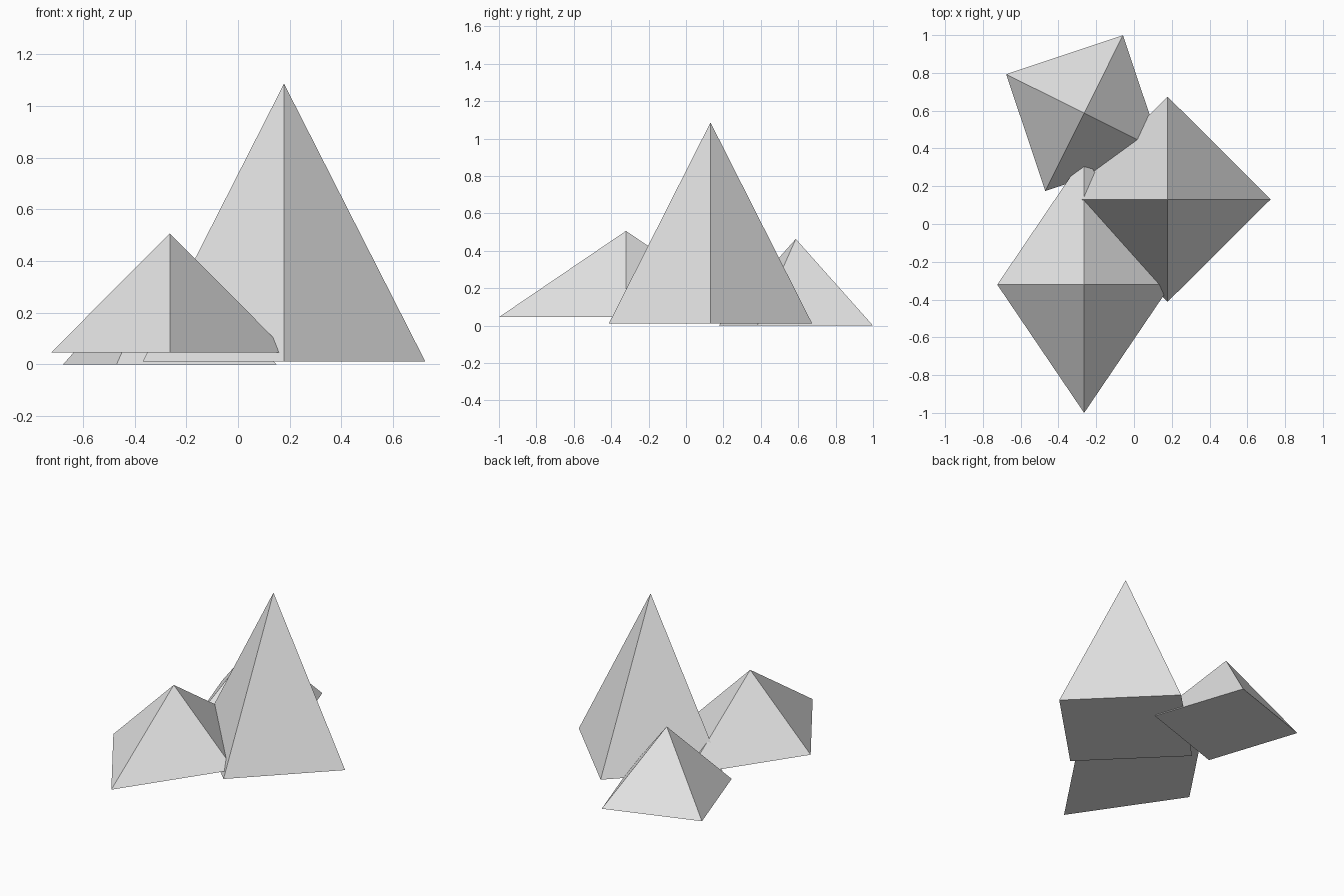
import bpy
import math

cube = bpy.data.objects.get("Cube")
if cube:
    bpy.data.objects.remove(cube, do_unlink=True)

# Single plain grey
grey = bpy.data.materials.new("light_grey")
grey.use_nodes = True
grey.diffuse_color = (0.8, 0.8, 0.8, 1)
grey.node_tree.nodes["Principled BSDF"].inputs["Base Color"].default_value = (0.8, 0.8, 0.8, 1)


def pyramid(name, x, y, base, top, rx, ry, angle=0):
    """Four-sided pyramid with its corners rx and ry from the centre, turned by angle."""
    corners = []
    for i in range(4):
        a = i * math.pi / 2
        px, py = rx * math.cos(a), ry * math.sin(a)
        c, s = math.cos(angle), math.sin(angle)
        corners.append((px * c - py * s, px * s + py * c, 0))
    sides = [(i, (i + 1) % 4, 4) for i in range(4)]
    mesh = bpy.data.meshes.new(name)
    mesh.from_pydata(corners + [(0, 0, top - base)], [], sides + [(3, 2, 1, 0)])
    mesh.materials.append(grey)
    obj = bpy.data.objects.new(name, mesh)
    obj.location = (x, y, base)
    bpy.context.scene.collection.objects.link(obj)
    return obj


# Tall pyramid, wide front pyramid and small turned back pyramid
pyramid("tall_pyramid", 0.178, 0.131, 0.012, 1.086, 0.546, 0.543)
pyramid("front_pyramid", -0.264, -0.321, 0.045, 0.506, 0.46, 0.679)
pyramid("back_pyramid", -0.264, 0.587, 0, 0.463, 0.461, 0.461, math.radians(-26.5))
